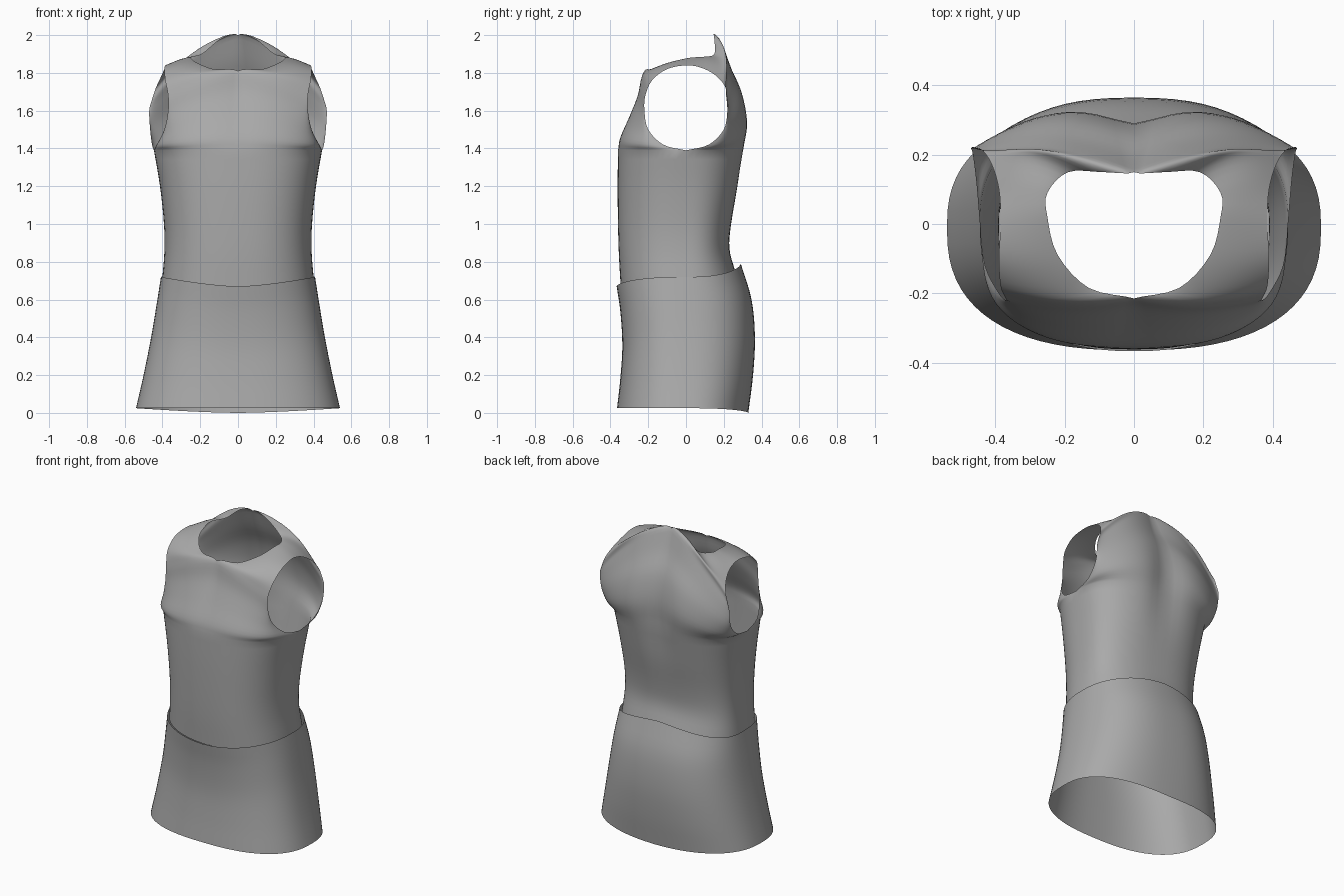
import bpy
import bmesh
from math import sin, cos, pi, exp
from mathutils import Vector

if "Cube" in bpy.data.objects:
    bpy.data.objects.remove(bpy.data.objects["Cube"], do_unlink=True)

SEGMENTS = 18      # points from the centre line to the side
ROUNDNESS = 2.5    # superellipse exponent of the body cross-section

cloth = bpy.data.materials.new("grey_cloth")
cloth.use_nodes = True
cloth.diffuse_color = (0.4, 0.4, 0.4, 1)
cloth.node_tree.nodes["Principled BSDF"].inputs["Base Color"].default_value = cloth.diffuse_color


def smooth_path(points, steps):
    """Catmull-Rom curve through the given points."""
    pts = [Vector(p) for p in points]
    pts = [2 * pts[0] - pts[1]] + pts + [2 * pts[-1] - pts[-2]]
    path = []
    for a, b, c, d in zip(pts, pts[1:], pts[2:], pts[3:]):
        for i in range(steps):
            t = i / steps
            path.append(0.5 * (2 * b + (c - a) * t + (2 * a - 5 * b + 4 * c - d) * t ** 2
                               + (3 * b - a - 3 * c + d) * t ** 3))
    return path + [pts[-2]]


def cross_row(inner, outer, power, bulge=0):
    """Curved row of points from the inner edge to the outer edge."""
    row = []
    for j in range(SEGMENTS + 1):
        angle = pi / 2 * j / SEGMENTS
        t = max(sin(angle), 0) ** (2 / power)
        g = max(cos(angle), 0) ** (2 / power) if j < SEGMENTS else 0
        x = max(inner.x, 0) * (1 - t) + outer.x * t
        y = outer.y + (inner.y - outer.y) * g + bulge * sin(pi * t)
        z = inner.z + (outer.z - inner.z) * t ** 1.5
        row.append(Vector((x, y, z)))
    return row


def tube_rows(sides, fronts, backs):
    """Front rows going up and back rows going down, sharing the side edge."""
    side = smooth_path(sides, 4)
    front = [cross_row(i, o, ROUNDNESS) for i, o in zip(smooth_path(fronts, 4), side)]
    back = [cross_row(i, o, ROUNDNESS) for i, o in zip(smooth_path(backs, 4), side)]
    return front, back[::-1]


def spine_furrow(p):
    """Shallow hollow down the middle of the upper back."""
    if p.y > 0.1:
        p.y -= 0.03 * exp(-(p.x / 0.11) ** 2 - ((p.z - 1.45) / 0.25) ** 2)
    return p


def make_shell(name, strips):
    bm = bmesh.new()
    for rows in strips:
        grid = [[bm.verts.new(spine_furrow(p)) for p in row] for row in rows]
        for low, high in zip(grid, grid[1:]):
            for j in range(SEGMENTS):
                bm.faces.new((low[j], low[j + 1], high[j + 1], high[j]))
    bmesh.ops.remove_doubles(bm, verts=bm.verts, dist=0.0005)
    mesh = bpy.data.meshes.new(name)
    bm.to_mesh(mesh)
    bm.free()
    mesh.materials.append(cloth)
    mesh.shade_smooth()
    obj = bpy.data.objects.new(name, mesh)
    bpy.context.collection.objects.link(obj)
    mirror = obj.modifiers.new("mirror", "MIRROR")
    mirror.merge_threshold = 0.0005
    return obj


# Skirt: flared open tube with a tilted waist edge
make_shell("skirt", tube_rows(
    sides=[(.54, -.01, .025), (.5, -.01, .2), (.46, -.01, .4), (.43, -.01, .58), (.408, 0, .72)],
    fronts=[(0, -.365, .025), (0, -.348, .18), (0, -.337, .35), (0, -.347, .53), (0, -.367, .67)],
    backs=[(0, .33, 0), (0, .355, .2), (0, .365, .4), (0, .347, .6), (0, .29, .79)]))

# Bodice below the armholes
lower_front, lower_back = tube_rows(
    sides=[(.402, 0, .7), (.39, 0, .85), (.392, 0, 1), (.413, 0, 1.2), (.445, 0, 1.39)],
    fronts=[(0, -.345, .66), (0, -.355, .83), (0, -.36, 1), (0, -.362, 1.2), (0, -.36, 1.39)],
    backs=[(0, .26, .75), (0, .23, .87), (0, .24, 1), (0, .28, 1.2), (0, .315, 1.39)])

# Bodice above: one strip from chest over the shoulder to the back,
# between the centre line / neckline and the armhole
neck_side = smooth_path([
    (0, -.36, 1.39), (0, -.345, 1.46), (0, -.29, 1.58), (0, -.24, 1.7),
    (0, -.215, 1.81), (.13, -.185, 1.82), (.22, -.09, 1.855), (.25, .02, 1.88),
    (.25, .09, 1.885), (.19, .15, 1.9), (.09, .15, 1.98), (0, .15, 2),
    (0, .2, 1.87), (0, .27, 1.73), (0, .315, 1.56), (0, .315, 1.39)], 4)
arm_side = smooth_path([
    (.445, 0, 1.39), (.43, -.12, 1.42), (.39, -.2, 1.5), (.37, -.22, 1.6),
    (.37, -.215, 1.68), (.385, -.18, 1.76), (.39, -.1, 1.82), (.385, .01, 1.84),
    (.39, .1, 1.82), (.41, .17, 1.775), (.435, .21, 1.72), (.455, .22, 1.66),
    (.47, .22, 1.6), (.465, .2, 1.5), (.455, .12, 1.42), (.445, 0, 1.39)], 4)
upper = []
for k, (inner, outer) in enumerate(zip(neck_side, arm_side)):
    u = k / (len(neck_side) - 1)
    bulge = -sin(2 * pi * u) * (0.02 if u < 0.5 else 0.05)
    upper.append(cross_row(inner, outer, 1 + (ROUNDNESS - 1) * cos(pi * u) ** 2, bulge))

make_shell("bodice", [lower_front, upper, lower_back])
